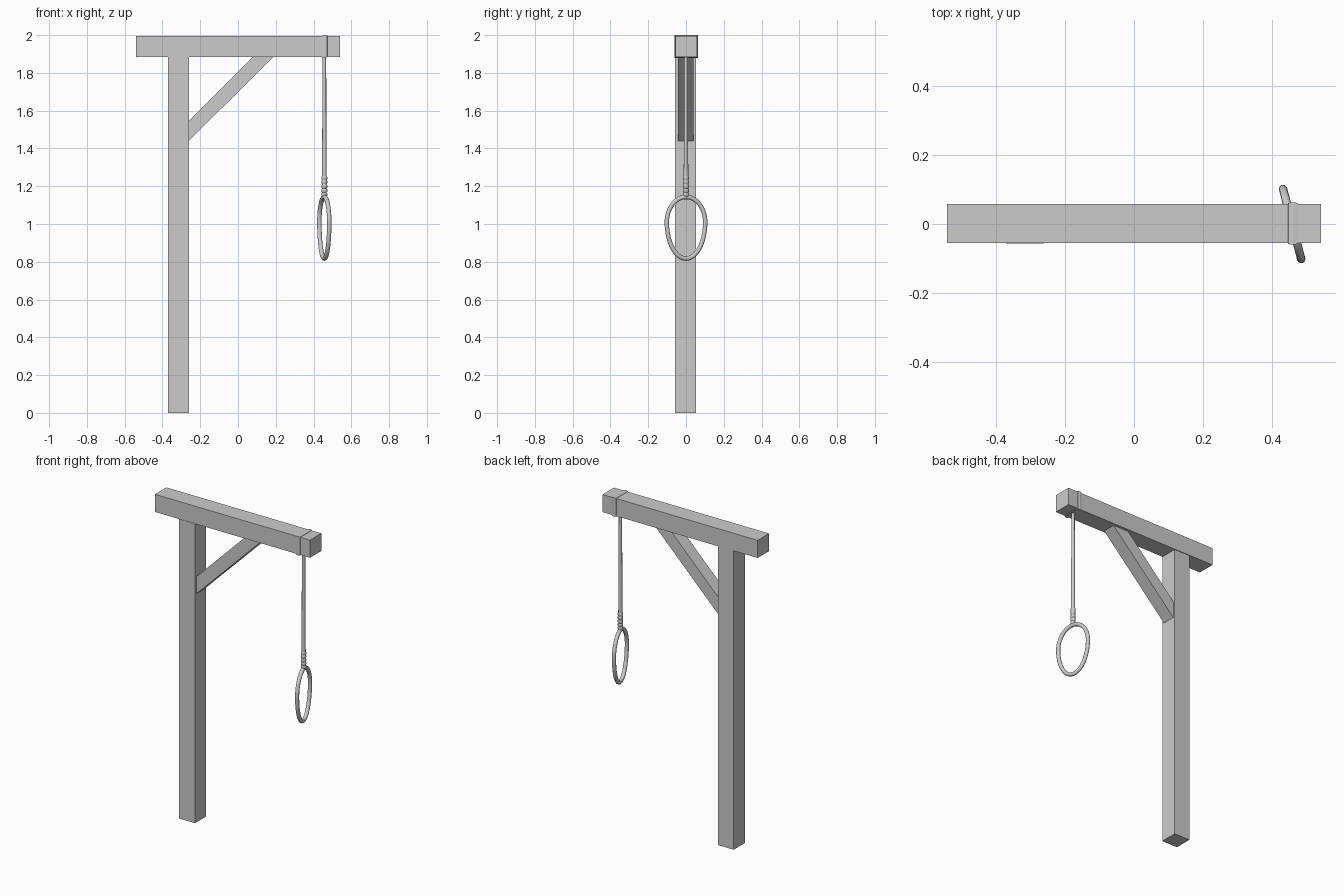
import bpy, bmesh, math
from mathutils import Matrix, Vector

if "Cube" in bpy.data.objects:
    bpy.data.objects.remove(bpy.data.objects["Cube"])

ROPE_X = 0.457


def finish(name, bm, smooth=False):
    bmesh.ops.recalc_face_normals(bm, faces=bm.faces)
    mesh = bpy.data.meshes.new(name)
    bm.to_mesh(mesh)
    bm.free()
    ob = bpy.data.objects.new(name, mesh)
    bpy.context.collection.objects.link(ob)
    if smooth:
        bpy.ops.object.select_all(action='DESELECT')
        ob.select_set(True)
        bpy.context.view_layer.objects.active = ob
        bpy.ops.object.shade_smooth_by_angle(angle=math.radians(50))
    return ob


def prism(name, outline, y0, y1):
    """Extrude an x-z outline from y0 to y1."""
    bm = bmesh.new()
    face = bm.faces.new([bm.verts.new((x, y0, z)) for x, z in outline])
    ext = bmesh.ops.extrude_face_region(bm, geom=[face])
    verts = [v for v in ext['geom'] if isinstance(v, bmesh.types.BMVert)]
    bmesh.ops.translate(bm, verts=verts, vec=(0, y1 - y0, 0))
    return finish(name, bm)


def box(name, x0, x1, y0, y1, z0, z1):
    return prism(name, [(x0, z0), (x1, z0), (x1, z1), (x0, z1)], y0, y1)


def skin(bm, rings, closed):
    """Join successive rings of verts with quads."""
    n = len(rings[0])
    for i in range(len(rings) if closed else len(rings) - 1):
        a, b = rings[i], rings[(i + 1) % len(rings)]
        for j in range(n):
            k = (j + 1) % n
            bm.faces.new((a[j], a[k], b[k], b[j]))


def lathe(name, profile, sides=12):
    """Revolve (radius, z) points about the rope axis."""
    bm = bmesh.new()
    rings = [[bm.verts.new((ROPE_X + r * math.cos(2 * math.pi * j / sides),
                            r * math.sin(2 * math.pi * j / sides), z))
              for j in range(sides)] for r, z in profile]
    skin(bm, rings, False)
    bm.faces.new(rings[0])
    bm.faces.new(rings[-1])
    return finish(name, bm, True)


# Timber frame
box("post", -0.37, -0.26, -0.057, 0.054, 0, 1.886)
box("cross_beam", -0.54, 0.54, -0.055, 0.058, 1.885, 1.996)
prism("diagonal_brace", [(-0.262, 1.438), (-0.262, 1.545),
                         (0.08, 1.887), (0.19, 1.887)], -0.043, 0.041)

# Rope band wrapped round the beam, with softened edges
bm = bmesh.new()
rings = []
for x, d in [(0.443, -0.002), (0.446, 0.003), (0.459, 0.005),
             (0.472, 0.003), (0.475, -0.002)]:
    y0, y1, z0, z1 = -0.055 - d, 0.058 + d, 1.885 - d, 1.995 + d
    rings.append([bm.verts.new((x, y, z)) for y, z in
                  [(y0, z0), (y1, z0), (y1, z1), (y0, z1)]])
skin(bm, rings, False)
bm.faces.new(rings[0])
bm.faces.new(rings[-1])
finish("beam_wrap", bm)

# Hanging rope and its coiled knot
lathe("hanging_rope", [(0.013, 1.23), (0.012, 1.3), (0.0105, 1.6), (0.010, 1.89)])
coil = []
for i in range(5):
    z = 1.145 + i * 0.022
    coil += [(0.012, z), (0.0155, z + 0.005), (0.0155, z + 0.016), (0.012, z + 0.021)]
lathe("rope_knot", coil)

# Egg-shaped rope loop, turned slightly about the vertical
bm = bmesh.new()
turn = Matrix.Rotation(math.radians(14.5), 4, 'Z')


def egg(t):
    s = math.sin(t)
    return Vector((0, 0.105 * math.cos(t), 1.01 + (0.133 if s > 0 else 0.193) * s))


rings, N, SIDES, R = [], 48, 12, 0.012
for i in range(N):
    t = 2 * math.pi * i / N
    c = egg(t)
    tangent = (egg(t + 0.01) - egg(t - 0.01)).normalized()
    side = Vector((1, 0, 0))
    out = tangent.cross(side)
    ring = []
    for j in range(SIDES):
        a = 2 * math.pi * j / SIDES
        p = turn @ (c + R * (math.cos(a) * side + math.sin(a) * out))
        ring.append(bm.verts.new(p + Vector((ROPE_X, 0, 0))))
    rings.append(ring)
skin(bm, rings, True)
finish("rope_loop", bm, True)
